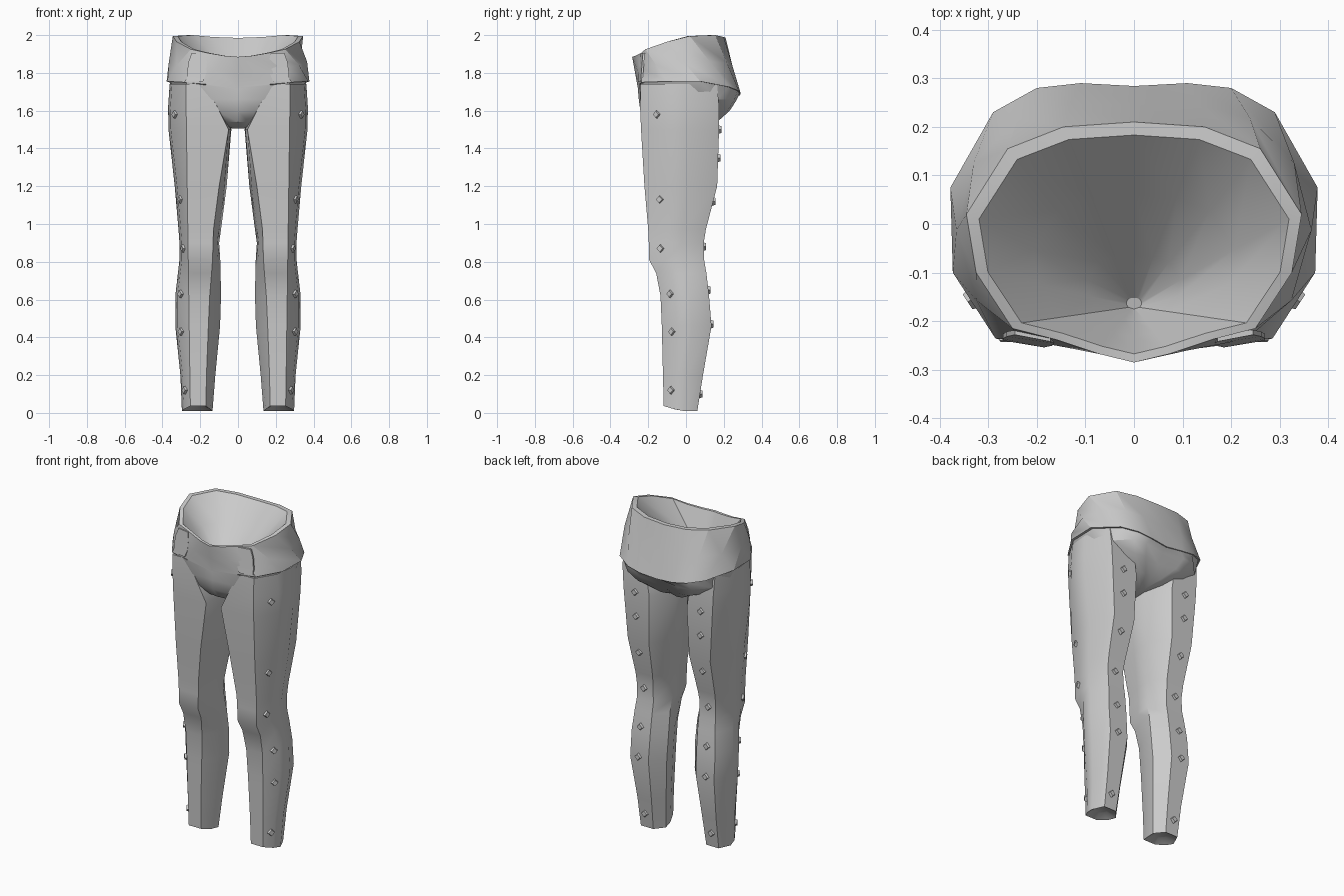
import bpy
import bmesh
import math
from mathutils import Vector

cube = bpy.data.objects.get("Cube")
if cube:
    bpy.data.objects.remove(cube, do_unlink=True)

grey = bpy.data.materials.new("cloth grey")
grey.use_nodes = True
colour = (0.6, 0.6, 0.6, 1)
grey.diffuse_color = colour
grey.node_tree.nodes["Principled BSDF"].inputs["Base Color"].default_value = colour


def mix(a, b, t):
    return a + (b - a) * t


def finish(name, bm, angle=30):
    bmesh.ops.recalc_face_normals(bm, faces=bm.faces)
    mesh = bpy.data.meshes.new(name)
    bm.to_mesh(mesh)
    bm.free()
    mesh.materials.append(grey)
    obj = bpy.data.objects.new(name, mesh)
    bpy.context.collection.objects.link(obj)
    bpy.ops.object.select_all(action='DESELECT')
    obj.select_set(True)
    bpy.context.view_layer.objects.active = obj
    bpy.ops.object.shade_smooth_by_angle(angle=math.radians(angle))
    return obj


def loft(name, rings, angle=30):
    """Skin a stack of equal rings and close both ends."""
    bm = bmesh.new()
    loops = [[bm.verts.new(p) for p in ring] for ring in rings]
    n = len(loops[0])
    for low, high in zip(loops, loops[1:]):
        for i in range(n):
            j = (i + 1) % n
            bm.faces.new((low[i], low[j], high[j], high[i]))
    bm.faces.new(loops[0])
    bm.faces.new(loops[-1])
    return finish(name, bm, angle)


def whole(half):
    """Mirror a half ring that runs from back centre to front centre."""
    half = [Vector(p) for p in half]
    return half + [Vector((-p.x, p.y, p.z)) for p in reversed(half[1:-1])]


def resize(ring, sx, sy, dy=0):
    return [Vector((p.x * sx, p.y * sy + dy, p.z)) for p in ring]


# Hips: waist rim, flared yoke, stepped hem, seat and crotch, sloping hollow inside
rim = whole([(0, .21, 1.985), (.145, .2, 1.99), (.26, .155, 2), (.345, .02, 1.995),
             (.325, -.1, 1.965), (.25, -.215, 1.925), (.16, -.238, 1.905),
             (.07, -.268, 1.89), (0, -.285, 1.885)])
hem = whole([(0, .284, 1.68), (.11, .29, 1.69), (.2, .28, 1.705), (.29, .23, 1.725),
             (.378, .075, 1.755), (.373, -.1, 1.755), (.285, -.236, 1.75),
             (.17, -.246, 1.74), (0, -.255, 1.72)])
middle = [Vector((mix(a.x, b.x, .5) * 1.04, mix(a.y, b.y, .5), mix(a.z, b.z, .5)))
          for a, b in zip(rim, hem)]
# The step under the hem fades out across the front panel
under_hem = [p - Vector((0, 0, .005)) if abs(p.x) < .2 and p.y < 0
             else Vector((p.x * .96, p.y * .975, p.z)) for p in hem]
# The hollow funnels down toward the crotch
inner_rim = resize(rim, .925, .91, -.008)
deepest = Vector((0, -.17, 1.62))
hollow = [[p.lerp(deepest, t) for p in inner_rim] for t in (.35, .7, .95)]

SEAT = [(0, .9), (.4, 1), (.65, .95), (.9, .6), (1, .2), (.95, -.3),
        (.75, -.8), (.42, -.97), (0, -1)]


def seat_ring(z, width, front, back):
    mid, depth = (front + back) / 2, (back - front) / 2
    return whole([(x * width, mid + y * depth, z) for x, y in SEAT])


loft("hips", [
    seat_ring(1.505, .035, -.1, .08),
    seat_ring(1.54, .13, -.2, .165),
    seat_ring(1.6, .27, -.242, .232),
    seat_ring(1.66, .335, -.25, .27),
    under_hem, hem, middle, rim, inner_rim] + hollow, 32)

# Thin pocket facings on the front of the yoke
for side, label in ((1, "left"), (-1, "right")):
    rings = []
    for z, inner, outer in ((1.755, .185, .27), (1.8, .168, .27),
                            (1.86, .165, .262), (1.905, .172, .245)):
        front = mix(-.248, -.236, (z - 1.755) / .15)
        rings.append([Vector((side * x, y, z)) for x, y in
                      ((inner, front - .006), (outer, front + .008),
                       (outer, front + .018), (inner, front + .012))])
    loft(label + "_pocket_facing", rings)

# Legs: height, inner x, outer x, front y, back y, front panel inner x
PROFILE = [
    (.01, .135, .297, -.118, .06, .17),
    (.2, .12, .305, -.122, .09, .167),
    (.46, .095, .332, -.128, .135, .157),
    (.62, .09, .332, -.135, .122, .15),
    (.74, .092, .318, -.158, .108, .14),
    (.81, .094, .31, -.195, .096, .135),
    (.9, .1, .31, -.197, .094, .132),
    (.97, .09, .315, -.2, .105, .13),
    (1.2, .06, .335, -.22, .165, .1),
    (1.5, .035, .368, -.238, .175, .05),
    (1.62, .06, .37, -.243, .175, .11),
    (1.74, .12, .362, -.24, .165, .175),
]


def leg_ring(z, xi, xo, yf, yb, fi):
    depth = yb - yf
    pts = [(fi, yf), (.252 + .014 * z, yf), (xo - .012, yf + .3 * depth),
           (xo, yf + .6 * depth), (mix(xi, xo, .8), yb), (mix(xi, xo, .28), yb),
           (xi, yf + .68 * depth), (mix(xi, fi, .3), yf + .35 * depth)]
    # The cuff rises a little over the foot
    rise = .3 if z < .1 else 0
    return [Vector((x, y, z + rise * max(0, -y - .03))) for x, y in pts]


def leg_at(z):
    for a, b in zip(PROFILE, PROFILE[1:]):
        if a[0] <= z <= b[0]:
            t = (z - a[0]) / (b[0] - a[0])
            return leg_ring(*[mix(p, q, t) for p, q in zip(a, b)])


def flip(ring, side):
    return [Vector((p.x * side, p.y, p.z)) for p in ring]


def add_stud(bm, place, out):
    """Small square stud turned on its corner, facing outward."""
    out = out.normalized()
    up = Vector((0, 0, 1))
    across = out.cross(up)
    base, tip = [], []
    for k in range(4):
        a = k * math.pi / 2
        spoke = (across * math.cos(a) + up * math.sin(a)) * .024
        base.append(bm.verts.new(place - out * .006 + spoke))
        tip.append(bm.verts.new(place + out * .012 + spoke * .75))
    bm.faces.new(tip)
    bm.faces.new(base)
    for k in range(4):
        j = (k + 1) % 4
        bm.faces.new((base[k], base[j], tip[j], tip[k]))


for side, label in ((1, "left"), (-1, "right")):
    rings = [leg_ring(*row) for row in PROFILE]
    # Shallow hollow in the cuff
    sole = rings[0]
    centre = sum(sole, Vector()) / len(sole)
    inside = [centre + (p - centre) * .4 + Vector((0, 0, .025)) for p in sole]
    loft(label + "_leg", [flip(r, side) for r in [inside] + rings], 42)

    # Stud rows along the outer front seam and the back panel
    bm = bmesh.new()
    for start, heights, along in ((1, (.12, .43, .63, .87, 1.13, 1.58), .7),
                                  (4, (.1, .47, .65, .88, 1.12, 1.35, 1.5), .45)):
        for z in heights:
            ring = leg_at(z)
            a, b = ring[start], ring[start + 1]
            edge = b - a
            place = a.lerp(b, along)
            place.z = z
            out = Vector((edge.y, -edge.x, 0))
            place.x *= side
            out.x *= side
            add_stud(bm, place, out)
    finish(label + "_leg_studs", bm)
